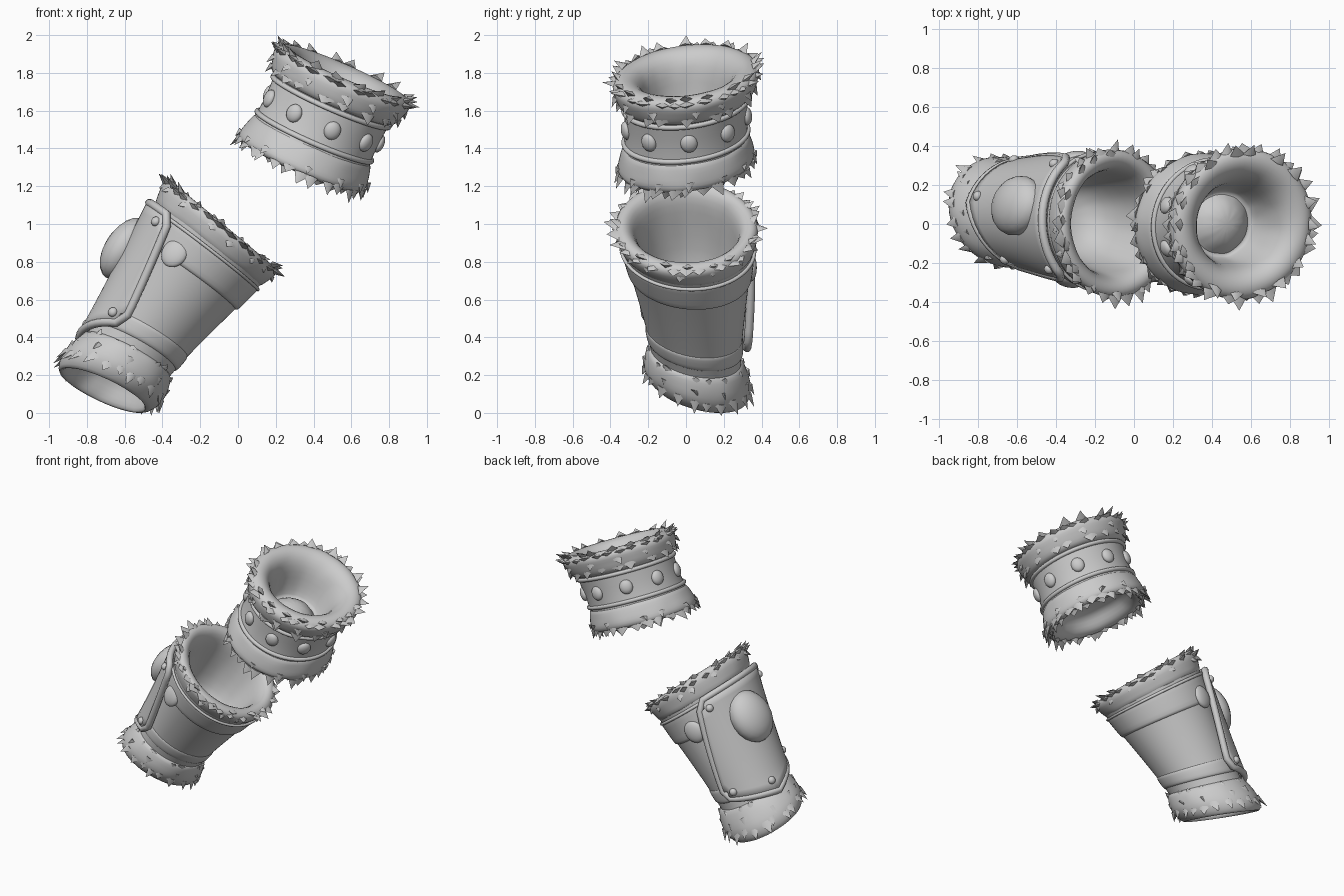
import bpy, bmesh, random
from math import cos, sin, pi, radians
from mathutils import Vector, Matrix

if "Cube" in bpy.data.objects:
    bpy.data.objects.remove(bpy.data.objects["Cube"])

random.seed(4)

# Each sleeve follows a path: bottom centre, bottom normal, top centre, top normal
FOREARM = [Vector(p) for p in ((-0.71, 0.065, 0.125), (0.41, 0.25, 0.88), (-0.08, 0, 1.0), (0.64, 0.0, 0.77))]
UPPER = [Vector(p) for p in ((0.33, 0, 1.31), (0.40, -0.11, 0.91), (0.57, 0, 1.81), (0.40, -0.11, 0.91))]


def frame(path, t):
    b, nb, top, nt = path
    n = nb.lerp(nt, min(max(t, 0), 1)).normalized()
    u = Vector((-1, 0, 0))
    u = (u - n * u.dot(n)).normalized()
    return b + (top - b) * t, u, u.cross(n), n


def point(path, t, phi, r):
    c, u, v, n = frame(path, t)
    return c + (u * cos(phi) + v * sin(phi)) * r


def finish(name, bm, angle=40, subsurf=0):
    bmesh.ops.recalc_face_normals(bm, faces=bm.faces)
    me = bpy.data.meshes.new(name)
    bm.to_mesh(me)
    bm.free()
    ob = bpy.data.objects.new(name, me)
    bpy.context.collection.objects.link(ob)
    bpy.ops.object.select_all(action='DESELECT')
    ob.select_set(True)
    bpy.context.view_layer.objects.active = ob
    bpy.ops.object.shade_smooth_by_angle(angle=radians(angle))
    if subsurf:
        ob.modifiers.new("subsurf", 'SUBSURF').levels = subsurf
        ob.modifiers["subsurf"].render_levels = subsurf
    return ob


def lathe(name, path, profile, closed=False, seg=36, rough=0.0):
    """Sweep (t, r) points around the path; r = 0 makes a pole."""
    bm = bmesh.new()
    rings = []
    for t, r in profile:
        if r == 0:
            rings.append([bm.verts.new(point(path, t, 0, 0))] * seg)
        else:
            rings.append([bm.verts.new(point(path, t, 2 * pi * i / seg, r + random.uniform(-rough, rough)))
                          for i in range(seg)])
    pairs = list(zip(rings, rings[1:] + rings[:1] if closed else rings[1:]))
    for a, b in pairs:
        for i in range(seg):
            j = (i + 1) % seg
            vs = list(dict.fromkeys((a[i], a[j], b[j], b[i])))
            bm.faces.new(vs)
    return finish(name, bm, 80, 1)


def ridge(name, path, t, r, w):
    length = (path[2] - path[0]).length
    prof = [(t + w / length * cos(k * pi / 3), r + w * sin(k * pi / 3)) for k in range(6)]
    lathe(name, path, prof, closed=True)


def tufts(name, path, rows):
    """Rings of pointed fur locks: t, r, lock travel along axis, lock travel outward, count, width."""
    length = (path[2] - path[0]).length
    bm = bmesh.new()
    for t0, r0, da, dr, count, width in rows:
        for i in range(count):
            phi = 2 * pi * (i + random.uniform(-.3, .3)) / count
            w = width * random.uniform(.8, 1.2)
            k = random.uniform(.6, 1.2)
            t, r = t0 + random.uniform(-.012, .012), r0
            d = Vector((da, dr)).normalized()
            pt, pr = -d.y * .018 / length, d.x * .018
            base = [bm.verts.new(p) for p in (
                point(path, t, phi - w, r), point(path, t + pt, phi, r + pr),
                point(path, t, phi + w, r), point(path, t - pt, phi, r - pr))]
            tip = bm.verts.new(point(path, t + da * k / length, phi + random.uniform(-.06, .06), r + dr * k))
            for a in range(4):
                bm.faces.new((base[a], base[(a + 1) % 4], tip))
            bm.faces.new(base[::-1])
    finish(name, bm, 75)


def dome(name, path, t, deg, r, size):
    """Flattened sphere: width around, height along axis, depth outward."""
    c, u, v, n = frame(path, t)
    phi = radians(deg)
    out, side = u * cos(phi) + v * sin(phi), v * cos(phi) - u * sin(phi)
    m = Matrix((side * size[0], n * size[1], out * size[2])).transposed().to_4x4()
    m.translation = c + out * r
    bm = bmesh.new()
    bmesh.ops.create_uvsphere(bm, u_segments=20, v_segments=12, radius=1, matrix=m)
    finish(name, bm)


# Forearm sleeve
def body_r(t):
    return .243 + .11 * max(0, (t - .2) / .68) ** 1.2


lathe("forearm_sleeve", FOREARM, [(t, body_r(t)) for t in (.15, .26, .36, .5, .6, .7, .8, .92)])
lathe("forearm_top_band", FOREARM, [(.69, .31), (.695, .33), (.72, .336), (.83, .354), (.855, .358), (.86, .34)])
lathe("forearm_lower_band", FOREARM, [(.25, .24), (.255, .258), (.28, .262), (.33, .266), (.345, .262), (.35, .25)])
ridge("forearm_band_edge_high", FOREARM, .85, .355, .012)

# Forearm fur cuffs with their cavities
lathe("forearm_top_fur", FOREARM, [(.87, .345), (.88, .36), (.92, .372), (.965, .388), (.995, .372), (1.005, .335),
      (.985, .295), (.93, .27), (.85, .255), (.7, .225), (.58, .18), (.54, .1), (.53, 0)], rough=.004)
tufts("forearm_top_tufts", FOREARM, [(.975, .37, .012, .058, 28, .12), (.95, .374, -.025, .022, 14, .08),
      (.99, .355, .03, .045, 16, .1)])
lathe("forearm_bottom_fur", FOREARM, [(.21, .24), (.205, .258), (.16, .278), (.1, .294), (.05, .294), (.0, .268),
      (-.01, .245), (.01, .23), (.06, .222), (.14, .21), (.17, .12), (.17, 0)], rough=.004)
tufts("forearm_bottom_tufts", FOREARM, [(.075, .284, -.065, .03, 22, .13), (.14, .276, -.045, .022, 10, .1),
      (.19, .254, .03, .012, 14, .12)])


# Guard plate on the outer side, pointed at the bottom: a across, b upwards, both 0..1
def plate_coords(a, b):
    t0 = .18 + .11 * abs(a * 2 - 1)
    t = t0 + (.86 - t0) * b
    lo, hi = -72 + 21 * b, 84 - 27 * b
    return t, lo + (hi - lo) * a


def plate_point(a, b):
    t, deg = plate_coords(a, b)
    return point(FOREARM, t, radians(deg), body_r(t) + .032)


NU, NV = 20, 12
bm = bmesh.new()
grid = [[bm.verts.new(plate_point(i / NU, j / NV)) for j in range(NV + 1)] for i in range(NU + 1)]
for i in range(NU):
    for j in range(NV):
        if (i, j) not in ((0, 0), (NU - 1, 0), (0, NV - 1), (NU - 1, NV - 1)):
            bm.faces.new((grid[i][j], grid[i + 1][j], grid[i + 1][j + 1], grid[i][j + 1]))
plate = finish("guard_plate", bm)
solid = plate.modifiers.new("thickness", 'SOLIDIFY')
solid.thickness, solid.offset = .03, 0

# Rolled border of the plate
edge = [(i / NU, 0) for i in range(1, NU)] + [(1, j / NV) for j in range(1, NV)]
edge += [(1 - a, 1 - b) for a, b in edge]
curve = bpy.data.curves.new("guard_plate_border", 'CURVE')
curve.dimensions = '3D'
curve.bevel_depth, curve.bevel_resolution = .023, 2
sp = curve.splines.new('POLY')
sp.points.add(len(edge) - 1)
for p, (a, b) in zip(sp.points, edge):
    p.co = (*plate_point(a, b), 1)
sp.use_cyclic_u = True
border = bpy.data.objects.new("guard_plate_border", curve)
bpy.context.collection.objects.link(border)
bpy.ops.object.select_all(action='DESELECT')
border.select_set(True)
bpy.context.view_layer.objects.active = border
bpy.ops.object.convert(target='MESH')
bpy.ops.object.shade_smooth_by_angle(angle=radians(60))

# Boss, side discs and rivets of the plate
dome("guard_boss", FOREARM, .635, 8, .35, (.155, .185, .105))
dome("side_disc_front", FOREARM, .725, -72, .33, (.07, .08, .03))
dome("side_disc_back", FOREARM, .725, 78, .33, (.07, .08, .03))
for k, (a, b) in enumerate(((.1, .08), (.9, .08), (.55, .1), (.1, .9), (.9, .9))):
    t, deg = plate_coords(a, b)
    dome("plate_rivet_%d" % k, FOREARM, t, deg, body_r(t) + .048, (.026, .026, .022))

# Upper arm band with fur cuffs
lathe("upper_band", UPPER, [(.2, .335), (.3, .33), (.45, .325), (.6, .33), (.75, .335)])
ridge("upper_band_edge_low", UPPER, .31, .332, .017)
ridge("upper_band_edge_high", UPPER, .675, .336, .017)
lathe("upper_top_fur", UPPER, [(.70, .325), (.71, .352), (.77, .372), (.85, .384), (.92, .396), (.975, .378),
      (1.0, .34), (.985, .295), (.92, .25), (.8, .22), (.62, .2), (.48, .175), (.45, .155), (.54, .125), (.6, .06),
      (.61, 0)], rough=.004)
tufts("upper_top_tufts", UPPER, [(.945, .378, .015, .058, 28, .12), (.86, .38, -.04, .022, 12, .08),
      (.77, .363, -.045, .018, 18, .13), (.98, .36, .035, .045, 18, .1)])
lathe("upper_bottom_fur", UPPER, [(.28, .32), (.27, .338), (.18, .352), (.09, .366), (.03, .368), (-.01, .345),
      (-.01, .31), (.03, .275), (.12, .255), (.2, .23), (.24, .12), (.25, 0)], rough=.004)
tufts("upper_bottom_tufts", UPPER, [(.02, .355, -.055, .025, 28, .12), (.09, .362, -.045, .022, 12, .08),
      (0, .325, -.045, .0, 20, .12)])
for k in range(9):
    dome("band_stud_%d" % k, UPPER, .49, 180 + 40 * k, .327, (.045, .05, .027))
